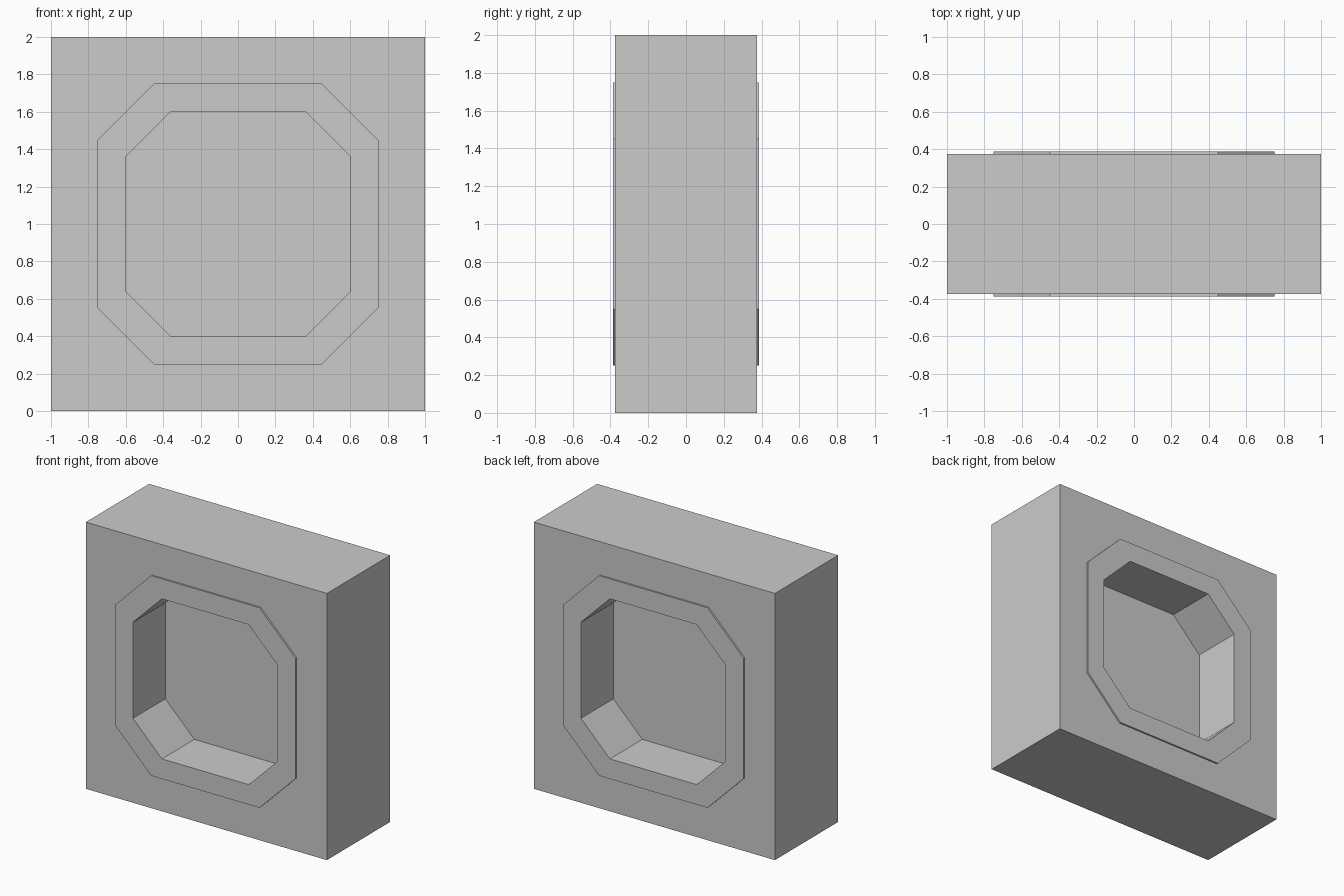
import bpy
import bmesh

if "Cube" in bpy.data.objects:
    bpy.data.objects.remove(bpy.data.objects["Cube"])

CZ = 1.0  # height of the window centre


def octagon(half, cut, y):
    """Chamfered square in the XZ plane; cut = 0 gives a plain square."""
    a, b = half, half - cut
    pts = [(b, -a), (a, -b), (a, b), (b, a), (-b, a), (-a, b), (-a, -b), (-b, -a)]
    return [(x, y, CZ + z) for x, z in pts]


def make_object(name, bm):
    bmesh.ops.remove_doubles(bm, verts=bm.verts[:], dist=1e-5)
    bmesh.ops.recalc_face_normals(bm, faces=bm.faces[:])
    mesh = bpy.data.meshes.new(name)
    bm.to_mesh(mesh)
    bm.free()
    obj = bpy.data.objects.new(name, mesh)
    bpy.context.collection.objects.link(obj)
    return obj


def loft(name, rings, closed=False, capped=False):
    bm = bmesh.new()
    loops = [[bm.verts.new(p) for p in octagon(*r)] for r in rings]
    pairs = list(zip(loops, loops[1:]))
    if closed:
        pairs.append((loops[-1], loops[0]))
    for lo, hi in pairs:
        for i in range(8):
            j = (i + 1) % 8
            # skip doubled corners of square rings
            quad = []
            for v in (lo[i], lo[j], hi[j], hi[i]):
                if all((v.co - q.co).length > 1e-6 for q in quad):
                    quad.append(v)
            if len(quad) > 2:
                bm.faces.new(quad)
    if capped:
        bm.faces.new(loops[0])
        bm.faces.new(loops[-1])
    return make_object(name, bm)


# wall block with raised octagonal trim and opening, same on front and back
front = [(1.0, 0.0, -0.375), (0.75, 0.30, -0.375),
         (0.75, 0.30, -0.3875), (0.60, 0.24, -0.3875)]
back = [(h, c, -y) for h, c, y in reversed(front)]
loft("wall_with_trim", front + back, closed=True)

# thin pane in the middle of the opening
loft("window_pane", [(0.60, 0.24, -0.004), (0.60, 0.24, 0.004)], capped=True)
